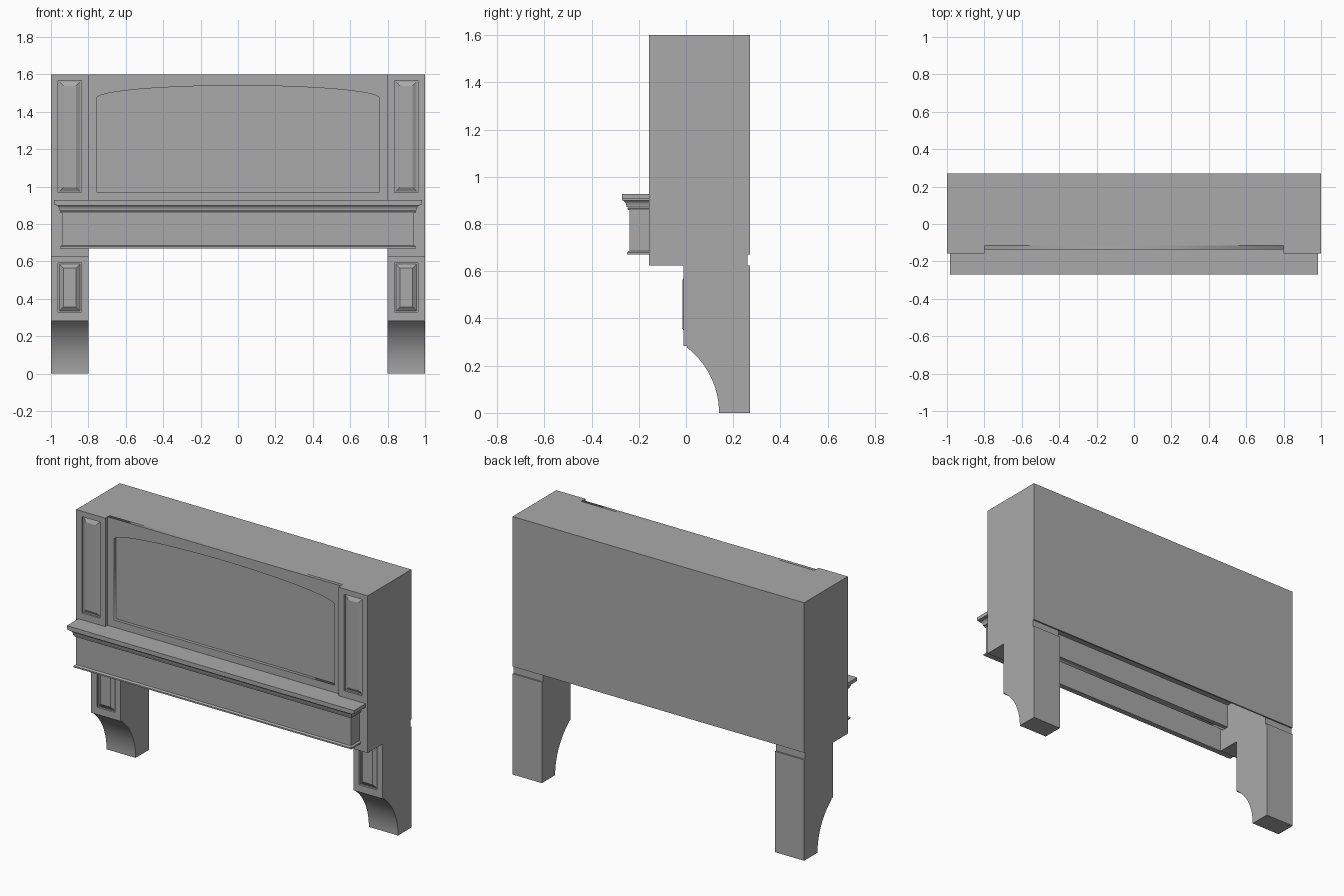
import bpy, bmesh, math

if "Cube" in bpy.data.objects:
    bpy.data.objects.remove(bpy.data.objects["Cube"])

grey = bpy.data.materials.new("plain_grey")
grey.diffuse_color = (0.4, 0.4, 0.4, 1)
grey.use_nodes = True
grey.node_tree.nodes["Principled BSDF"].inputs["Base Color"].default_value = grey.diffuse_color


def finish(name, bm, smooth=False):
    bmesh.ops.recalc_face_normals(bm, faces=bm.faces)
    me = bpy.data.meshes.new(name)
    bm.to_mesh(me)
    bm.free()
    me.materials.append(grey)
    ob = bpy.data.objects.new(name, me)
    bpy.context.collection.objects.link(ob)
    if smooth:
        bpy.ops.object.select_all(action='DESELECT')
        ob.select_set(True)
        bpy.context.view_layer.objects.active = ob
        bpy.ops.object.shade_smooth_by_angle(angle=math.radians(30))
    return ob


def loft(name, rings, smooth=False):
    """Join closed rings of points and cap both ends."""
    bm = bmesh.new()
    vs = [[bm.verts.new(p) for p in r] for r in rings]
    for a, b in zip(vs, vs[1:]):
        n = len(a)
        for i in range(n):
            j = (i + 1) % n
            bm.faces.new((a[i], a[j], b[j], b[i]))
    bm.faces.new(vs[0])
    bm.faces.new(vs[-1])
    return finish(name, bm, smooth)


def rect(x0, x1, z0, z1, y):
    return [(x0, y, z0), (x1, y, z0), (x1, y, z1), (x0, y, z1)]


def box(name, x0, x1, y0, y1, z0, z1):
    return loft(name, [rect(x0, x1, z0, z1, y1), rect(x0, x1, z0, z1, y0)])


def panel_block(name, cx, z0, z1, yback, yfront, pz0, pz1, raise_y):
    """Block with a recessed panel in its front and a raised bevelled field."""
    def r(hw, a, b, y):
        return rect(cx - hw, cx + hw, a, b, y)
    low = yfront + 0.012
    return loft(name, [
        r(0.1, z0, z1, yback), r(0.1, z0, z1, yfront),
        r(0.062, pz0 - 0.006, pz1 + 0.006, yfront),
        r(0.062, pz0 - 0.006, pz1 + 0.006, low),
        r(0.055, pz0, pz1, low),
        r(0.034, pz0 + 0.021, pz1 - 0.021, raise_y)])


# Pilasters and legs on both sides
foot = [(0.27, 0), (0.27, 0.625), (0.005, 0.625), (0.005, 0.28)]
a0 = math.asin(0.28 / 0.35)
foot += [(-0.21 + 0.35 * math.cos(a0 * (1 - i / 16)),
          0.35 * math.sin(a0 * (1 - i / 16))) for i in range(17)]
for side, s in (("left", -1), ("right", 1)):
    cx = 0.9 * s
    panel_block(side + "_pilaster", cx, 0.625, 1.6, 0.26, -0.157, 0.975, 1.56, -0.157)
    panel_block(side + "_leg_panel", cx, 0.284, 0.625, 0.005, -0.01, 0.335, 0.585, -0.015)
    loft(side + "_leg", [[(cx - 0.1, y, z) for y, z in foot],
                         [(cx + 0.1, y, z) for y, z in foot]], True)

# Back board and hood body, open underneath
box("back_board", -1, 1, 0.26, 0.27, 0.67, 1.6)
box("hood_body", -0.8, 0.8, -0.115, 0.26, 0.91, 1.6)
box("lower_board", -0.8, 0.8, -0.115, -0.09, 0.76, 0.93)

# Centre front frame with an arched opening (filled 2D curve with a hole)
cu = bpy.data.curves.new("frame_outline", 'CURVE')
cu.dimensions = '2D'
cu.fill_mode = 'BOTH'
cu.extrude = 0.01
arch = [(-0.757, 0.972), (0.757, 0.972)]
arch += [(0.757 * math.cos(math.pi * i / 40),
          1.472 + 0.068 * math.sin(math.pi * i / 40)) for i in range(41)]
for pts in ([(-0.8, 0.76), (0.8, 0.76), (0.8, 1.6), (-0.8, 1.6)], arch):
    sp = cu.splines.new('POLY')
    sp.points.add(len(pts) - 1)
    for p, (x, z) in zip(sp.points, pts):
        p.co = (x, z, 0, 1)
    sp.use_cyclic_u = True
tmp = bpy.data.objects.new("frame_outline", cu)
bpy.context.collection.objects.link(tmp)
me = bpy.data.meshes.new_from_object(
    tmp.evaluated_get(bpy.context.evaluated_depsgraph_get()))
bm = bmesh.new()
bm.from_mesh(me)
bpy.data.objects.remove(tmp)
bmesh.ops.remove_doubles(bm, verts=bm.verts, dist=1e-5)
for v in bm.verts:
    x, z, d = v.co
    v.co = (x, -0.125 - d, z)
finish("arched_frame", bm)

# Mantel apron and mouldings: one profile (offset, height) swept round the front
prof = [(-0.025, 0.67), (0.01, 0.67), (0.01, 0.679), (0.004, 0.684), (0, 0.686),
        (0, 0.86), (0.006, 0.86), (0.009, 0.866), (0.006, 0.871), (0.012, 0.872)]
prof += [(0.028 - 0.016 * math.cos(t * math.pi / 16) + 0.002 * t / 8,
          0.872 + 0.028 * math.sin(t * math.pi / 16)) for t in range(1, 9)]
prof += [(0.03, 0.905), (-0.025, 0.905)]
X, Y = 0.942, -0.24
path = [(-1, 0), (-1, 1), (1, 1), (1, 0)]
loft("mantel_apron", [[(sx * (X + o), Y - o if f else -0.15, z) for o, z in prof]
                      for sx, f in path], True)
box("mantel_shelf", -0.985, 0.985, -0.27, -0.13, 0.905, 0.927)
